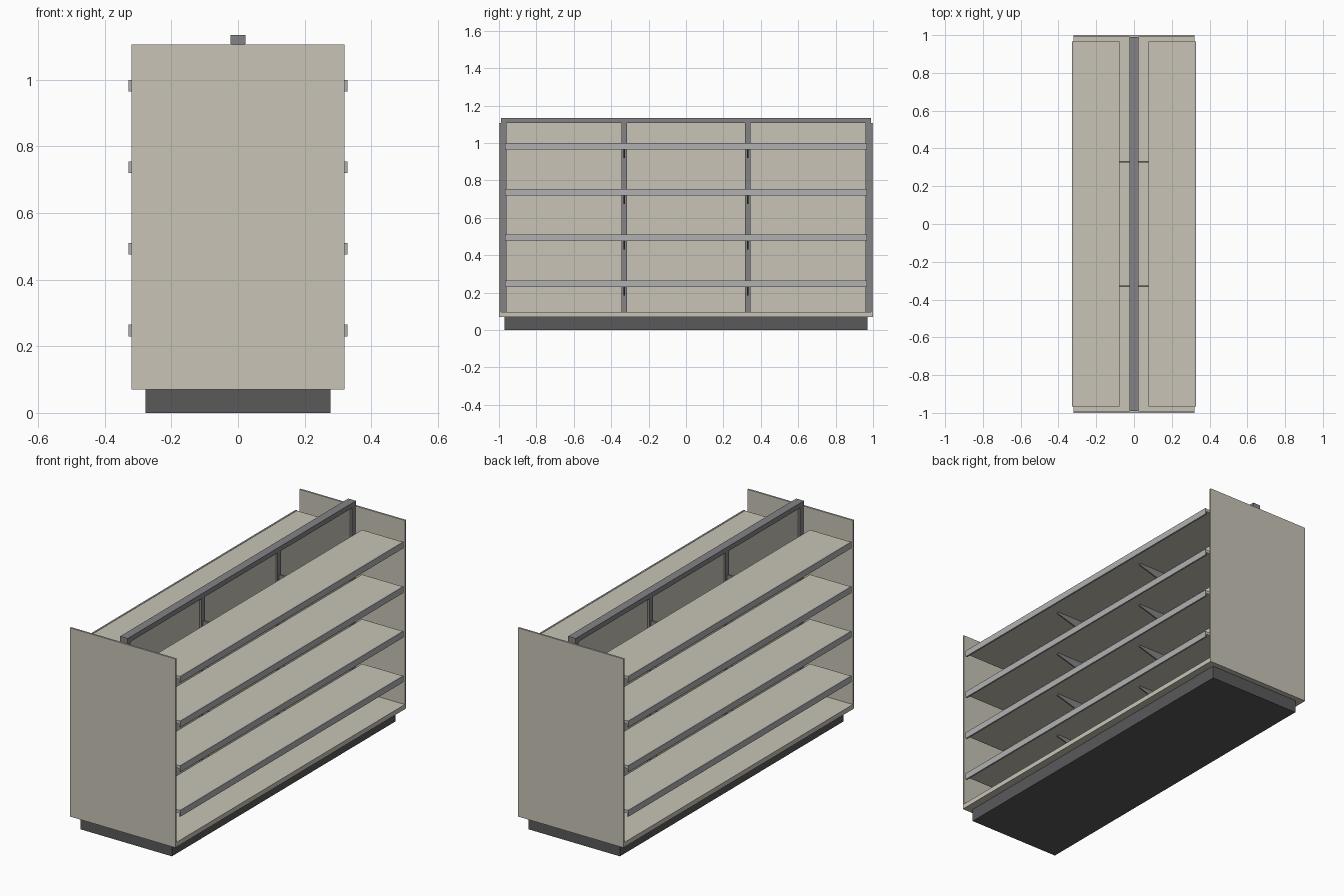
import bpy, bmesh

if "Cube" in bpy.data.objects:
    bpy.data.objects.remove(bpy.data.objects["Cube"])


def material(name, rgb):
    m = bpy.data.materials.new(name)
    m.diffuse_color = (*rgb, 1)
    m.use_nodes = True
    m.node_tree.nodes["Principled BSDF"].inputs["Base Color"].default_value = m.diffuse_color
    return m


BEIGE = material("beige_enamel", (0.58, 0.55, 0.47))
STEEL = material("grey_steel", (0.23, 0.23, 0.24))
STRIP = material("light_grey_plastic", (0.44, 0.44, 0.45))
DARK = material("dark_kick", (0.1, 0.1, 0.105))


def finish(name, bm, mat):
    bmesh.ops.recalc_face_normals(bm, faces=bm.faces)
    mesh = bpy.data.meshes.new(name)
    bm.to_mesh(mesh)
    bm.free()
    mesh.materials.append(mat)
    obj = bpy.data.objects.new(name, mesh)
    bpy.context.collection.objects.link(obj)
    return obj


def box(name, x0, x1, y0, y1, z0, z1, mat):
    x0, x1 = sorted((x0, x1))
    y0, y1 = sorted((y0, y1))
    bm = bmesh.new()
    bmesh.ops.create_cube(bm, size=1)
    for v in bm.verts:
        v.co.x = x1 if v.co.x > 0 else x0
        v.co.y = y1 if v.co.y > 0 else y0
        v.co.z = z1 if v.co.z > 0 else z0
    return finish(name, bm, mat)


def plate(name, profile, y, thick, mat):
    # Extrude an x-z outline along y
    bm = bmesh.new()
    face = bm.faces.new([bm.verts.new((x, y - thick / 2, z)) for x, z in profile])
    ext = bmesh.ops.extrude_face_region(bm, geom=[face])
    for v in ext["geom"]:
        if isinstance(v, bmesh.types.BMVert):
            v.co.y += thick
    return finish(name, bm, mat)


# Base: recessed kick plinth and bottom deck
box("kick_plinth", -0.278, 0.278, -0.97, 0.97, 0, 0.07, DARK)
box("base_deck", -0.32, 0.32, -0.99, 0.99, 0.07, 0.096, BEIGE)

# End panels
for s, side in ((-1, "front"), (1, "rear")):
    box(f"end_panel_{side}", -0.32, 0.32, s * 0.99, s, 0.07, 1.106, BEIGE)

# Central spine: posts, back panel, top rail
for i, y in enumerate((-0.975, -0.33, 0.33, 0.975)):
    box(f"upright_post_{i}", -0.02, 0.02, y - 0.015, y + 0.015, 0.096, 1.11, STEEL)
box("back_panel", -0.009, 0.009, -0.96, 0.96, 0.096, 1.11, BEIGE)
box("top_rail", -0.023, 0.023, -0.99, 0.99, 1.108, 1.135, STEEL)

# Shelves on both faces with front strips and tapered brackets
for s, side in ((-1, "left"), (1, "right")):
    for i in range(4):
        top = 0.265 + i * 0.245
        tag = f"{side}_{i}"
        box(f"shelf_{tag}", s * 0.076, s * 0.319, -0.967, 0.967, top - 0.018, top - 0.002, BEIGE)
        box(f"front_strip_{tag}", s * 0.319, s * 0.328, -0.967, 0.967, top - 0.035, top, STRIP)
        outline = [(0.02, -0.018), (0.24, -0.018), (0.24, -0.028), (0.06, -0.08), (0.02, -0.08)]
        for j, y in enumerate((-0.33, 0.33)):
            plate(f"shelf_bracket_{tag}_{j}", [(s * x, top + z) for x, z in outline],
                  y, 0.008, STEEL)
